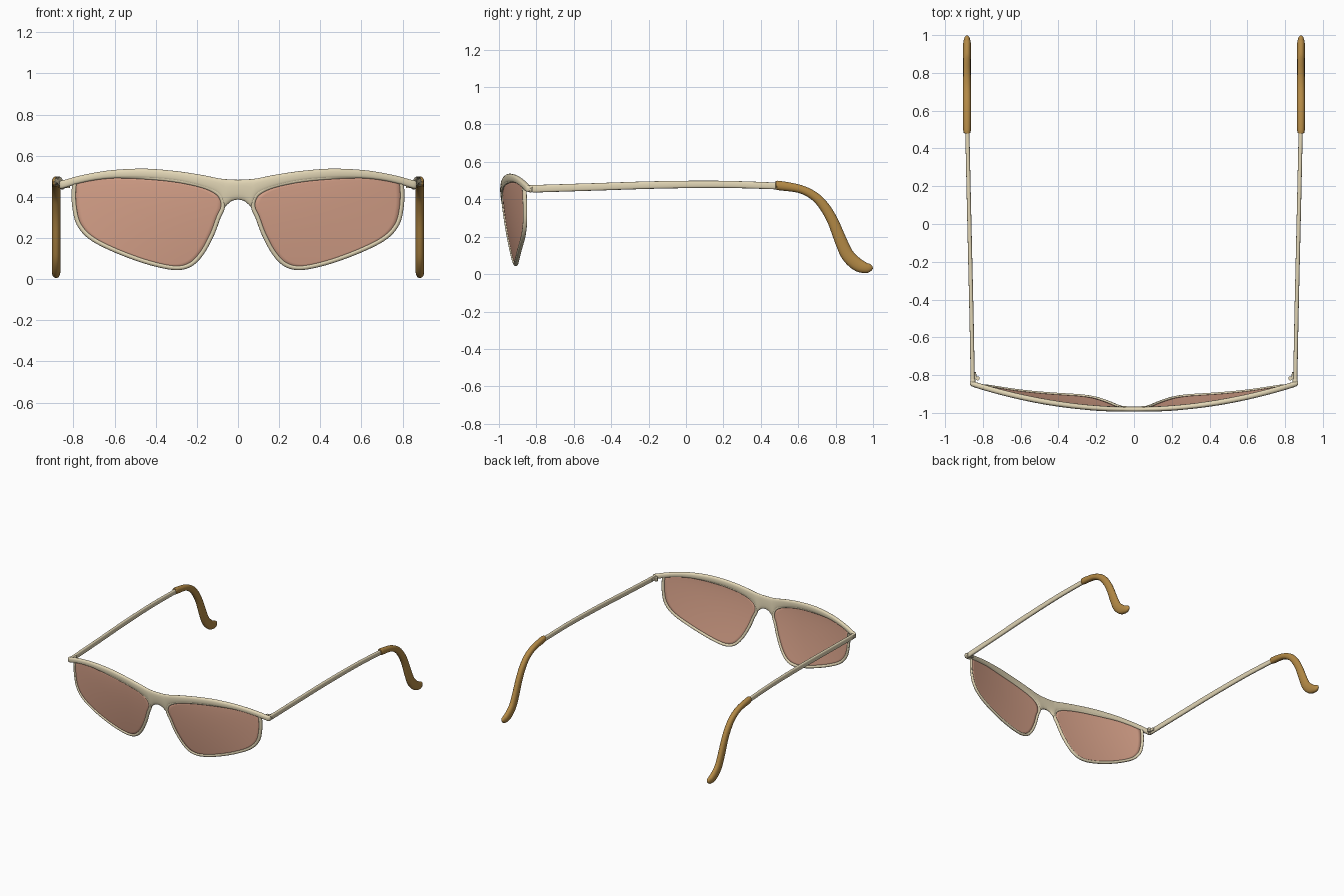
import bpy, bmesh
from math import sin, cos, pi, copysign
from mathutils import Vector

if "Cube" in bpy.data.objects:
    bpy.data.objects.remove(bpy.data.objects["Cube"])


def material(name, rgb, alpha=1.0):
    m = bpy.data.materials.new(name)
    m.diffuse_color = (*rgb, alpha)
    m.use_nodes = True
    m.node_tree.nodes["Principled BSDF"].inputs["Base Color"].default_value = m.diffuse_color
    return m


CREAM = material("cream_frame", (0.77, 0.68, 0.47))
ROSE = material("rose_lens", (0.70, 0.37, 0.26), 0.9)
AMBER = material("amber_tip", (0.45, 0.25, 0.06))


def spline(pts, steps, closed=False):
    """Catmull-Rom interpolation of tuples of any length."""
    n, out = len(pts), []
    for i in range(n if closed else n - 1):
        if closed:
            q = [pts[(i + k) % n] for k in (-1, 0, 1, 2)]
        else:
            q = [pts[min(max(i + k, 0), n - 1)] for k in (-1, 0, 1, 2)]
        for s in range(steps):
            t = s / steps
            out.append(tuple(0.5 * (2 * b + (c - a) * t + (2 * a - 5 * b + 4 * c - d) * t * t
                                    + (3 * b - a - 3 * c + d) * t ** 3) for a, b, c, d in zip(*q)))
    if not closed:
        out.append(tuple(pts[-1]))
    return out


def section(n, power=1.0):
    """Unit super-ellipse."""
    f = lambda v: copysign(abs(v) ** power, v)
    return [(f(cos(2 * pi * k / n)), f(sin(2 * pi * k / n))) for k in range(n)]


def loft(name, rings, mat, closed=False, mirror=True, cap_end=True):
    """Skin a list of equal-length vertex rings."""
    bm = bmesh.new()
    vr = [[bm.verts.new(p) for p in r] for r in rings]
    n, m = len(rings[0]), len(rings)
    for i in range(m if closed else m - 1):
        a, b = vr[i], vr[(i + 1) % m]
        for k in range(n):
            bm.faces.new((a[k], a[(k + 1) % n], b[(k + 1) % n], b[k]))
    if not closed:
        if cap_end:
            bm.faces.new(vr[0])
        bm.faces.new(vr[-1])
    bmesh.ops.recalc_face_normals(bm, faces=bm.faces)
    me = bpy.data.meshes.new(name)
    bm.to_mesh(me)
    bm.free()
    ob = bpy.data.objects.new(name, me)
    bpy.context.collection.objects.link(ob)
    me.materials.append(mat)
    bpy.ops.object.select_all(action='DESELECT')
    ob.select_set(True)
    bpy.context.view_layer.objects.active = ob
    bpy.ops.object.shade_smooth_by_angle(angle=0.9)
    if mirror:
        ob.modifiers.new("mirror", 'MIRROR').use_mirror_merge = False
    return ob


def surf(x, z):
    """Wrapped face of the glasses: curved in plan, swept back toward the bottom."""
    drop = max(0.0, (0.48 - z) / 0.43) ** 1.5
    return -0.982 + 0.185 * x * x + 0.06 * drop * (1 - 0.9 * x * x)


def arm(name, pts, mat, steps, power):
    """Sweep along y-z; stations are (x, y, z, half width, half height)."""
    st = spline(pts, steps)
    rings = []
    for i, (x, y, z, w, h) in enumerate(st):
        a, b = st[max(i - 1, 0)], st[min(i + 1, len(st) - 1)]
        t = Vector((0, b[1] - a[1], b[2] - a[2])).normalized()
        rings.append([(x + c * w, y - t.z * s * h, z + t.y * s * h) for c, s in section(20, power)])
    return loft(name, rings, mat)


# lens rims
outline = spline([(.077, .385), (.105, .422), (.18, .455), (.32, .483), (.5, .498), (.65, .5),
                  (.75, .493), (.788, .475), (.798, .43), (.795, .35), (.775, .27), (.72, .205),
                  (.62, .15), (.48, .095), (.36, .062), (.28, .055), (.22, .078), (.17, .135),
                  (.125, .22), (.095, .3), (.075, .345)], 5, closed=True)
rings = []
for i, (x, z) in enumerate(outline):
    a, b = outline[i - 1], outline[(i + 1) % len(outline)]
    t = Vector((b[0] - a[0], b[1] - a[1])).normalized()
    ring = []
    for c, s in section(12, 0.8):
        px, pz = x - t.y * c * 0.0105, z + t.x * c * 0.0105
        ring.append((px, surf(px, pz) + 0.011 * s, pz))
    rings.append(ring)
loft("rims", rings, CREAM, closed=True)

# lenses: outline shrunk toward its middle, draped on the wrapped face
rings = []
for k in range(12):
    f = 1 - k / 11.5
    ring = [(.43 + (x - .43) * f, .29 + (z - .29) * f) for x, z in outline]
    rings.append([(x, surf(x, z), z) for x, z in ring])
lens = loft("lenses", rings, ROSE, cap_end=False)
solid = lens.modifiers.new("thickness", 'SOLIDIFY')
solid.thickness, solid.offset = 0.007, 0

# brow bar with bridge: x, top, bottom, half depth
half = spline([(0, .483, .387, .013), (.03, .484, .38, .013), (.05, .485, .364, .013),
               (.066, .487, .352, .013), (.08, .488, .385, .013), (.105, .492, .415, .013),
               (.18, .507, .447, .014), (.3, .525, .475, .014), (.45, .537, .489, .015),
               (.6, .531, .49, .015), (.7, .517, .48, .015), (.78, .5, .463, .015),
               (.83, .486, .447, .015), (.858, .479, .44, .014), (.868, .474, .445, .009)], 4)
rings = []
for x, top, bot, d in [(-s[0], *s[1:]) for s in half[:0:-1]] + half:
    zc, h = (top + bot) / 2, (top - bot) / 2
    rings.append([(x, surf(x, zc + s * h) + c * d, zc + s * h) for c, s in section(20, 0.75)])
loft("brow_bar", rings, CREAM, mirror=False)

# end pieces turning back to the arms
arm("end_pieces", [(.851, -.852, .459, .008, .013), (.853, -.842, .458, .013, .019),
                   (.853, -.823, .456, .013, .02)], CREAM, 3, 0.75)

# hinges: stacked barrels on the inside corner
for i in range(3):
    z = .443 + i * .01
    loft(f"hinge_barrel_{i + 1}",
         [[(.828 + c * .011, -.817 + s * .011, h) for c, s in section(14)]
          for h in (z, z + .009)], CREAM)
arm("hinge_leaves", [(.838, -.82, .458, .008, .012), (.843, -.785, .459, .006, .012)], CREAM, 1, 0.6)

# temple arms
arm("temple_arms", [(.854, -.82, .456, .011, .02), (.86, -.5, .466, .011, .02),
                    (.868, -.15, .477, .011, .02), (.876, .2, .48, .011, .019),
                    (.883, .52, .47, .011, .018)], CREAM, 6, 0.7)

# curved ear tips
arm("ear_tips", [(.884, .488, .474, .015, .019), (.884, .495, .474, .02, .025),
                 (.884, .61, .455, .021, .022), (.884, .69, .414, .021, .024),
                 (.884, .743, .356, .021, .027), (.884, .786, .281, .021, .029),
                 (.884, .832, .168, .021, .033), (.884, .866, .099, .021, .035),
                 (.884, .915, .052, .021, .035), (.884, .958, .034, .020, .029),
                 (.884, .985, .035, .014, .02), (.884, .998, .037, .005, .007)], AMBER, 5, 0.9)
